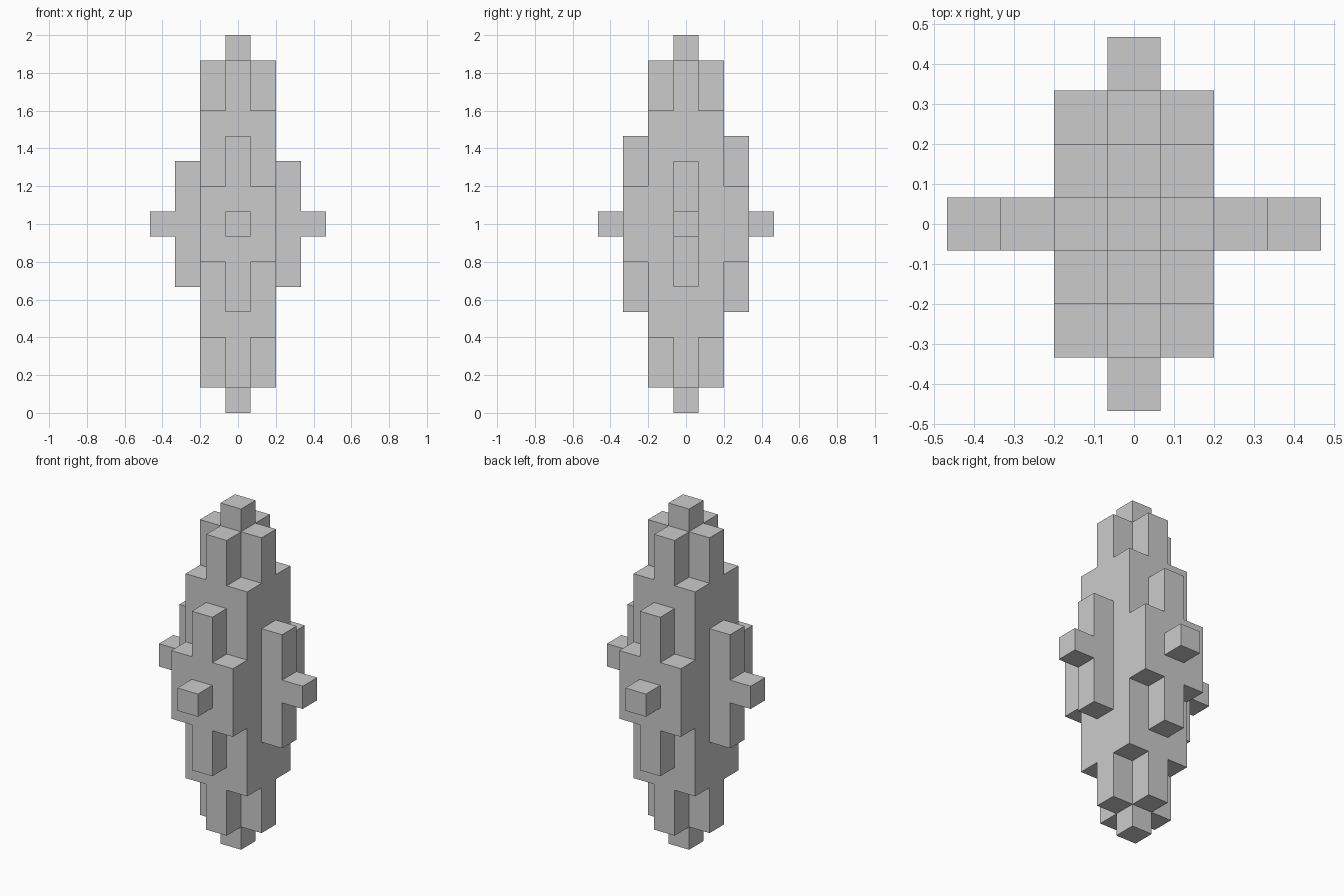
import bpy, bmesh
from mathutils import Vector

if "Cube" in bpy.data.objects:
    bpy.data.objects.remove(bpy.data.objects["Cube"])

U = 2 / 15  # cell size: the gem is 15 cells tall

# Half-height in cells of each column above/below the middle layer, by (|x|, |y|)
REACH = {(0, 0): 7, (1, 0): 6, (0, 1): 6, (1, 1): 4, (0, 2): 3,
         (2, 0): 2, (1, 2): 1, (3, 0): 0, (0, 3): 0}

# Mirror the columns into all four quadrants
cells = {(x, y, z)
         for (cx, cy), h in REACH.items()
         for x in (-cx, cx) for y in (-cy, cy)
         for z in range(-h, h + 1)}

# Outer skin: one quad for every cell side with no neighbour
bm = bmesh.new()
for cell in cells:
    for axis in range(3):
        for sign in (-1, 1):
            n = Vector((0, 0, 0))
            n[axis] = sign
            c = Vector(cell)
            if tuple(int(v) for v in c + n) in cells:
                continue
            a = Vector((0, 0, 0))
            a[(axis + 1) % 3] = 0.5
            b = n.cross(a)
            mid = c + n * 0.5
            bm.faces.new([bm.verts.new((mid + o) * U + Vector((0, 0, 1)))
                          for o in (-a - b, a - b, a + b, b - a)])
bmesh.ops.remove_doubles(bm, verts=bm.verts, dist=0.001)
bmesh.ops.recalc_face_normals(bm, faces=bm.faces)

mesh = bpy.data.meshes.new("stepped_gem")
bm.to_mesh(mesh)
bm.free()
bpy.context.collection.objects.link(bpy.data.objects.new("stepped_gem", mesh))
